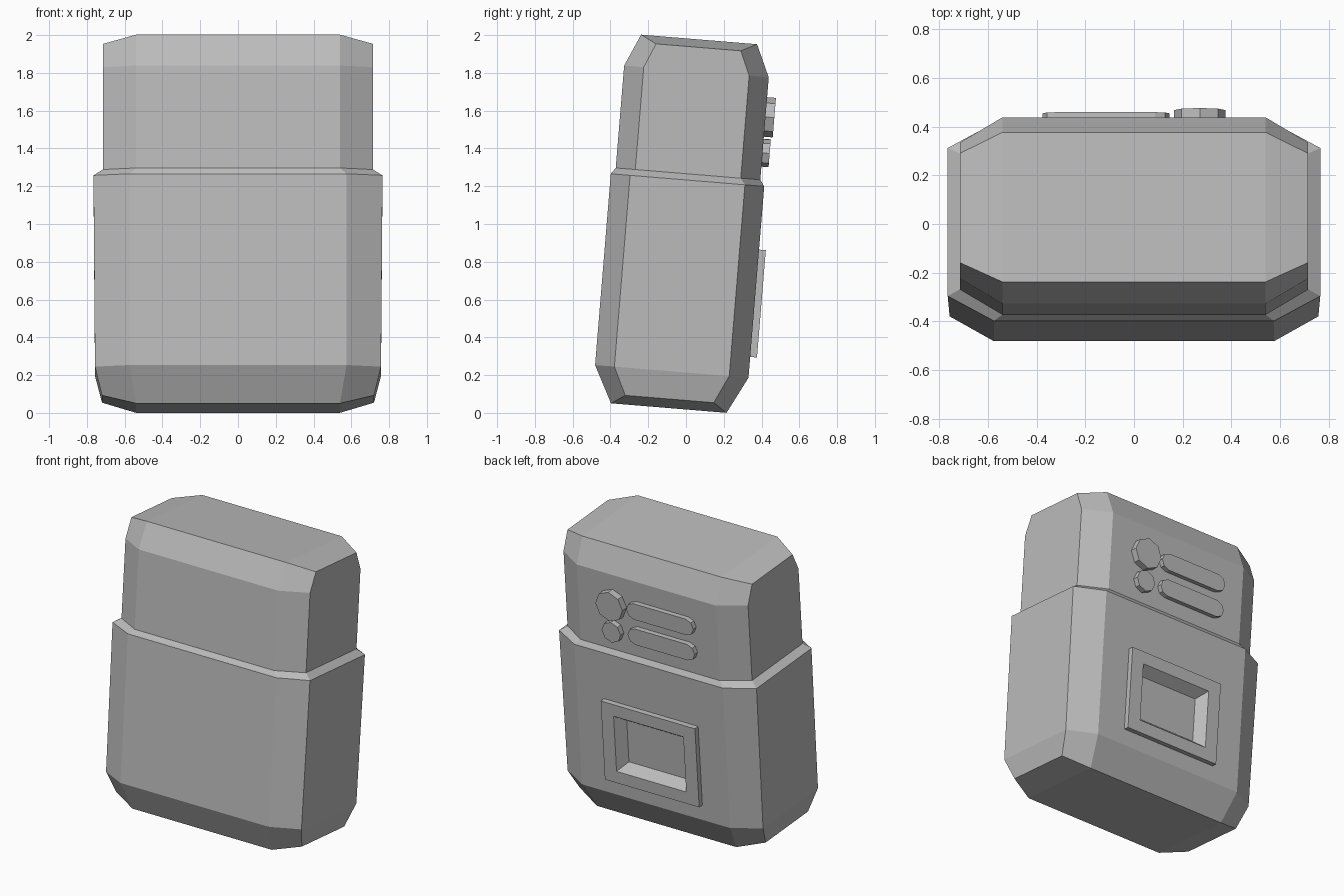
import bpy
import bmesh
from math import radians, cos, sin, pi
from mathutils import Matrix

if "Cube" in bpy.data.objects:
    bpy.data.objects.remove(bpy.data.objects["Cube"], do_unlink=True)

# The whole pack leans backwards
LEAN = Matrix.Rotation(radians(-4.7), 4, 'X')
MID_Y = -0.093      # local centre of the body depth
LOWER_BACK = 0.3145  # local y of the lower back panel
UPPER_BACK = 0.291   # local y of the upper back panel

grey = bpy.data.materials.new("plain_grey")
grey.use_nodes = True
grey.diffuse_color = (0.5, 0.5, 0.5, 1)
grey.node_tree.nodes["Principled BSDF"].inputs["Base Color"].default_value = (0.5, 0.5, 0.5, 1)


def loft(name, rings, caps=None):
    """Skin equal-length rings of points and close both ends."""
    bm = bmesh.new()
    loops = [[bm.verts.new(p) for p in ring] for ring in rings]
    n = len(loops[0])
    for a, b in zip(loops, loops[1:]):
        for i in range(n):
            j = (i + 1) % n
            bm.faces.new((a[i], a[j], b[j], b[i]))
    for end in (loops[0], loops[-1]):
        for cap in caps or [range(n)]:
            bm.faces.new([end[i] for i in cap])
    bmesh.ops.recalc_face_normals(bm, faces=bm.faces)
    bm.transform(LEAN)
    mesh = bpy.data.meshes.new(name)
    bm.to_mesh(mesh)
    bm.free()
    mesh.materials.append(grey)
    obj = bpy.data.objects.new(name, mesh)
    bpy.context.collection.objects.link(obj)
    return obj


def body_ring(z_in, z_out, x_in, x_out, d_in, d_out):
    """Chamfered rectangle; outer corners may sit at another height."""
    quarter = [(x_in, -d_in, z_in), (x_out, -d_out, z_out),
               (x_out, d_out, z_out), (x_in, d_in, z_in)]
    ring = quarter + [(-x, -y, z) for x, y, z in quarter]
    return [(x, y + MID_Y, z) for x, y, z in ring]


def back_plate(name, outline, y0, y1):
    """Raised plate on the back, from an x-z outline."""
    return loft(name, [[(x, y, z) for x, z in outline] for y in (y0, y1)])


def rect(hx, hz, z):
    return [(-hx, z - hz), (hx, z - hz), (hx, z + hz), (-hx, z + hz)]


def pill(x, z, r, half=0.0):
    """Octagon, stretched sideways by half on each side."""
    pts = []
    for side in (1, -1):
        for k in range(5):
            a = -pi / 2 + k * pi / 4
            pts.append((x + side * (half + r * cos(a)), z + side * r * sin(a)))
    if half == 0:  # drop the doubled top and bottom points
        pts = pts[:4] + pts[5:9]
    return pts


# Body: lower shell, narrow sloped rim and narrower lid
body = loft("body", [body_ring(*r) for r in (
    (0.018, 0.066, 0.54, 0.72, 0.307, 0.235),
    (0.213, 0.213, 0.575, 0.757, 0.4075, 0.305),
    (1.229, 1.229, 0.575, 0.765, 0.4075, 0.305),
    (1.262, 1.262, 0.54, 0.715, 0.384, 0.28),
    (1.806, 1.806, 0.54, 0.715, 0.384, 0.28),
    (1.976, 1.934, 0.54, 0.715, 0.308, 0.225))],
    caps=[(0, 1, 2, 3), (4, 5, 6, 7), (0, 3, 4, 7)])

# Raised frame on the lower back
FRAME_Z = 0.608
frame = back_plate("pocket_frame", rect(0.365, 0.285, FRAME_Z),
                   LOWER_BACK - 0.02, LOWER_BACK + 0.036)

# Tapered recess cut through the frame into the body
cutter = loft("recess_cutter", [
    [(x, y, z) for x, z in rect(hx, hz, FRAME_Z)]
    for y, hx, hz in ((LOWER_BACK - 0.034, 0.22, 0.15),
                      (LOWER_BACK + 0.036, 0.27, 0.20),
                      (LOWER_BACK + 0.106, 0.32, 0.25))])
cutter.hide_render = True
cutter.hide_viewport = True
cutter.display_type = 'WIRE'
for obj in (body, frame):
    cut = obj.modifiers.new("recess", 'BOOLEAN')
    cut.operation = 'DIFFERENCE'
    cut.solver = 'EXACT'
    cut.object = cutter

# Round buttons and long slots on the lid
for name, outline, height in (
        ("large_button", pill(0.27, 1.596, 0.105), 0.047),
        ("small_button", pill(0.27, 1.405, 0.073), 0.038),
        ("upper_slot", pill(-0.115, 1.605, 0.058, 0.202), 0.033),
        ("lower_slot", pill(-0.115, 1.422, 0.058, 0.202), 0.033)):
    back_plate(name, outline, UPPER_BACK - 0.01, UPPER_BACK + height)
